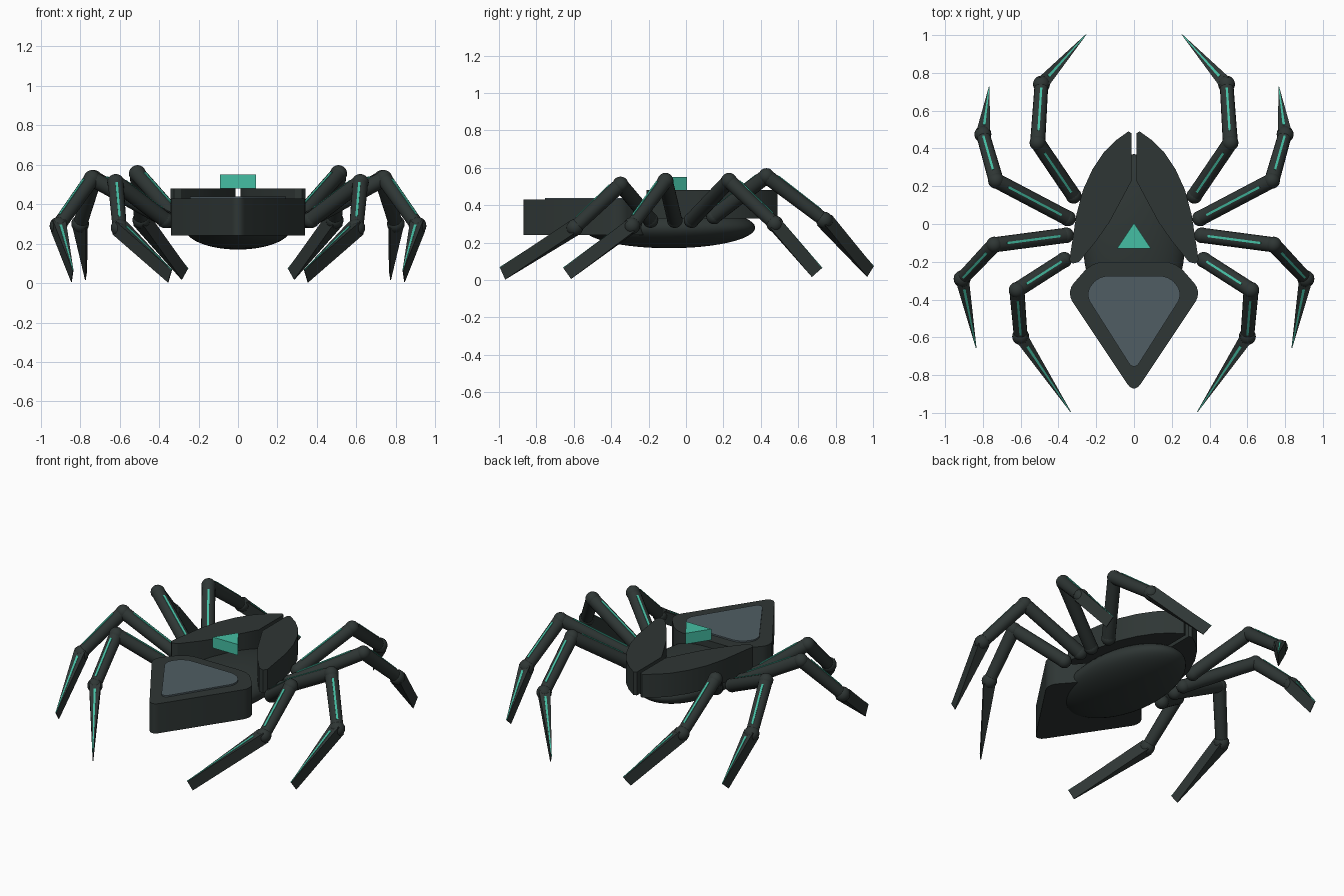
import bpy, bmesh
from mathutils import Vector, Matrix

if "Cube" in bpy.data.objects:
    bpy.data.objects.remove(bpy.data.objects["Cube"])


def material(name, rgb):
    m = bpy.data.materials.new(name)
    m.use_nodes = True
    m.diffuse_color = (*rgb, 1)
    m.node_tree.nodes["Principled BSDF"].inputs["Base Color"].default_value = (*rgb, 1)
    return m


DARK = material("dark shell", (0.028, 0.037, 0.035))
TEAL = material("teal glow", (0.06, 0.52, 0.37))
GREY = material("grey panel", (0.08, 0.11, 0.125))


def finish(name, bm, mat, smooth=True):
    bmesh.ops.recalc_face_normals(bm, faces=bm.faces)
    mesh = bpy.data.meshes.new(name)
    bm.to_mesh(mesh)
    bm.free()
    mesh.materials.append(mat)
    ob = bpy.data.objects.new(name, mesh)
    bpy.context.collection.objects.link(ob)
    if smooth:
        bpy.ops.object.select_all(action="DESELECT")
        ob.select_set(True)
        bpy.context.view_layer.objects.active = ob
        bpy.ops.object.shade_smooth_by_angle(angle=0.6)
    return ob


def prism(name, outline, z0, z1, mat, rounding=0):
    """Extrude a plan outline upwards, optionally rounding its upright corners."""
    bm = bmesh.new()
    base = bm.faces.new([bm.verts.new((x, y, z0)) for x, y in outline])
    new = bmesh.ops.extrude_face_region(bm, geom=[base])["geom"]
    top = [v for v in new if isinstance(v, bmesh.types.BMVert)]
    bmesh.ops.translate(bm, verts=top, vec=(0, 0, z1 - z0))
    if rounding:
        upright = [e for e in bm.edges if abs(e.verts[0].co.z - e.verts[1].co.z) > 1e-4]
        bmesh.ops.bevel(bm, geom=upright, offset=rounding, segments=5,
                        profile=0.5, affect="EDGES")
    return finish(name, bm, mat)


def symmetric(half):
    """Complete a half outline whose first point lies on the centre line."""
    return half + [(-x, y) for x, y in reversed(half) if x > 0]


def ball(name, at, size, mat, detail=16):
    bm = bmesh.new()
    bmesh.ops.create_uvsphere(bm, u_segments=detail * 2, v_segments=detail, radius=1)
    bmesh.ops.scale(bm, verts=bm.verts, vec=size)
    bmesh.ops.translate(bm, verts=bm.verts, vec=at)
    return finish(name, bm, mat)


def limb_frame(a, b):
    """Matrix with x along the limb, y sideways and z on its upper side."""
    x = (b - a).normalized()
    y = Vector((0, 0, 1)).cross(x).normalized()
    z = x.cross(y)
    return Matrix.Translation(a) @ Matrix((x, y, z)).transposed().to_4x4()


def tube(name, a, b, r0, r1):
    bm = bmesh.new()
    length = (b - a).length
    bmesh.ops.create_cone(bm, cap_ends=True, segments=16, radius1=r0, radius2=r1, depth=length)
    bmesh.ops.translate(bm, verts=bm.verts, vec=(0, 0, length / 2))
    bmesh.ops.transform(bm, verts=bm.verts,
                        matrix=limb_frame(a, b) @ Matrix.Rotation(1.5708, 4, "Y"))
    return finish(name, bm, DARK)


def taper_box(name, a, b, start, end, lift, mat):
    """Box along a limb; start and end are (half width, half height)."""
    bm = bmesh.new()
    bmesh.ops.create_cube(bm, size=2)
    length = (b - a).length
    for v in bm.verts:
        (w, h), z = (start, lift[0]) if v.co.x < 0 else (end, lift[1])
        v.co = Vector((0 if v.co.x < 0 else length, v.co.y * w, v.co.z * h + z))
    bmesh.ops.transform(bm, verts=bm.verts, matrix=limb_frame(a, b))
    return finish(name, bm, mat, False)


# Body: rounded belly, pointed head, two wing covers
ball("belly", (0, -0.09, 0.28), (0.27, 0.46, 0.11), DARK, 24)
prism("head", symmetric([(0, -0.9), (0.36, -0.36), (0.22, -0.2)]), 0.24, 0.43, DARK, 0.06)
prism("head_panel", symmetric([(0, -0.78), (0.26, -0.37), (0.19, -0.275)]),
      0.43, 0.439, GREY, 0.05)
wing = [(0.012, 0.48), (0.03, 0.49), (0.1, 0.44), (0.16, 0.38), (0.22, 0.29), (0.27, 0.18),
        (0.305, 0.05), (0.325, -0.08), (0.342, -0.19), (0.325, -0.21), (0.29, -0.2),
        (0.2, -0.09), (0.13, 0.01), (0.06, 0.14), (0.012, 0.23)]
for side, label in ((1, "left"), (-1, "right")):
    prism(label + "_wing_cover", [(side * x, y) for x, y in wing], 0.33, 0.48, DARK)
prism("triangle_emblem", symmetric([(0, 0.005), (0.09, -0.13)]), 0.48, 0.55, TEAL)

# Legs: hip, knee, ankle and tip of each pair
legs = {
    "rear": [(0.32, 0.15, 0.34), (0.51, 0.43, 0.555), (0.49, 0.74, 0.32), (0.27, 0.985, 0.045)],
    "mid_rear": [(0.35, 0.03, 0.32), (0.73, 0.23, 0.53), (0.80, 0.475, 0.3), (0.77, 0.7, 0.04)],
    "mid_front": [(0.36, -0.06, 0.32), (0.74, -0.11, 0.53), (0.91, -0.29, 0.29), (0.84, -0.635, 0.035)],
    "front": [(0.37, -0.19, 0.32), (0.62, -0.35, 0.51), (0.60, -0.595, 0.28), (0.345, -0.98, 0.035)],
}
for side, label in ((1, "left"), (-1, "right")):
    for pair, joints in legs.items():
        hip, knee, ankle, tip = [Vector((side * x, y, z)) for x, y, z in joints]
        leg = f"{label}_{pair}_"
        for part, at, r in (("hip", hip, 0.042), ("knee", knee, 0.043), ("ankle", ankle, 0.045)):
            ball(leg + part, at, (r, r, r), DARK, 10)
        tube(leg + "thigh", hip, knee, 0.04, 0.04)
        tube(leg + "shin", knee, ankle, 0.04, 0.036)
        taper_box(leg + "blade", ankle, tip, (0.034, 0.036), (0.002, 0.036), (0, 0), DARK)
        # Glowing lines along the upper side
        for part, a, b, lift in (("thigh", hip, knee, (0.04, 0.04)),
                                 ("shin", knee, ankle, (0.04, 0.036))):
            taper_box(leg + part + "_line", a.lerp(b, 0.13), a.lerp(b, 0.87),
                      (0.006, 0.003), (0.006, 0.003), lift, TEAL)
        taper_box(leg + "blade_line", ankle.lerp(tip, 0.1), tip,
                  (0.007, 0.003), (0.002, 0.003), (0.036, 0.036), TEAL)
